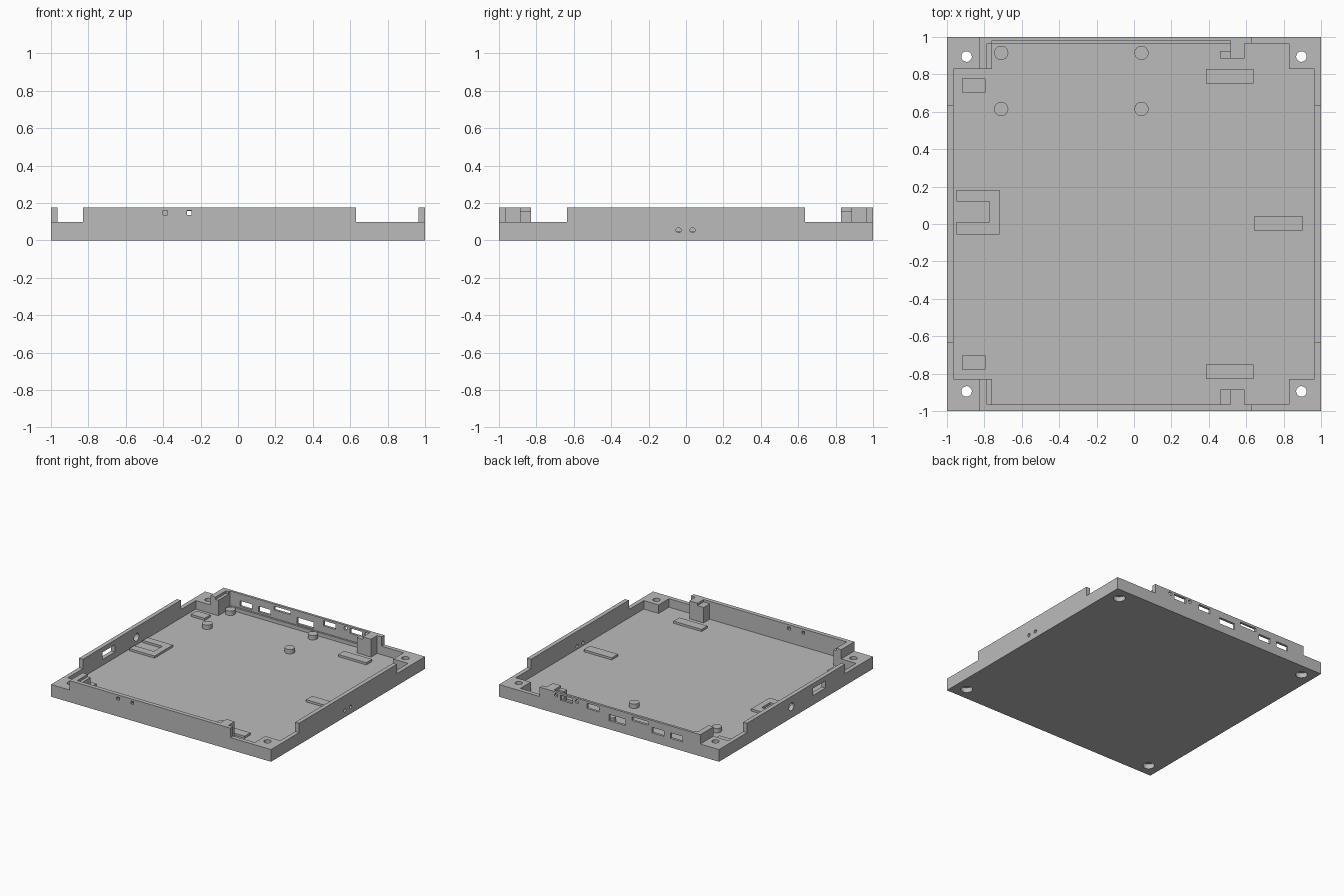
import bpy
import bmesh
from math import pi
from mathutils import Matrix

default = bpy.data.objects.get("Cube")
if default:
    bpy.data.objects.remove(default, do_unlink=True)

grey = bpy.data.materials.new("plain grey")
grey.use_nodes = True
grey.diffuse_color = (0.5, 0.5, 0.5, 1)
grey.node_tree.nodes["Principled BSDF"].inputs["Base Color"].default_value = (0.5, 0.5, 0.5, 1)

FLOOR, LOW, TOP, INNER = 0.03, 0.1, 0.177, 0.965


def finish(name, bm):
    mesh = bpy.data.meshes.new(name)
    bm.to_mesh(mesh)
    bm.free()
    mesh.materials.append(grey)
    obj = bpy.data.objects.new(name, mesh)
    bpy.context.scene.collection.objects.link(obj)
    return obj


def box(name, x0, x1, y0, y1, z0, z1):
    bm = bmesh.new()
    bmesh.ops.create_cube(bm, size=1)
    for v in bm.verts:
        v.co = (x1 if v.co.x > 0 else x0, y1 if v.co.y > 0 else y0, z1 if v.co.z > 0 else z0)
    return finish(name, bm)


def cylinder(name, centre, radius, depth, axis="Z", sides=24):
    bm = bmesh.new()
    turn = {"Z": Matrix(), "X": Matrix.Rotation(pi / 2, 4, "Y"), "Y": Matrix.Rotation(pi / 2, 4, "X")}
    bmesh.ops.create_cone(bm, cap_ends=True, segments=sides, radius1=radius, radius2=radius,
                          depth=depth, matrix=Matrix.Translation(centre) @ turn[axis])
    return finish(name, bm)


def cut(obj, cutter):
    cutter.hide_render = True
    mod = obj.modifiers.new("cut", "BOOLEAN")
    mod.operation = "DIFFERENCE"
    mod.solver = "EXACT"
    mod.object = cutter
    bpy.context.view_layer.objects.active = obj
    bpy.ops.object.modifier_apply(modifier=mod.name)
    bpy.data.objects.remove(cutter, do_unlink=True)


# Tray with its pocket, leaving solid corner blocks
tray = box("tray", -1, 1, -1, 1, 0, TOP)
cut(tray, box("pocket", -INNER, INNER, -0.83, 0.83, FLOOR, 1))
cut(tray, box("long_pocket", -0.76, 0.83, -INNER, INNER, FLOOR, 1))

# Thinner upper part of the back wall
cut(tray, box("wall_step", -0.76, 0.515, 0.9, 0.98, 0.06, 1))

for side in (-1, 1):
    near, far = sorted((side * 0.635, side * 1.1))
    # Lowered corners
    cut(tray, box("corner_cut", -1.1, -0.83, near, far, LOW, 1))
    cut(tray, box("corner_cut", 0.63, 1.1, near, far, LOW, 1))
    # Ledge on the inner edge of the tall corner block
    near, far = sorted((side * 0.8, side * INNER))
    cut(tray, box("ledge_cut", -0.785, -0.7, near, far, 0.157, 1))
    # Counterbored screw holes
    for x in (-0.895, 0.895):
        cut(tray, cylinder("screw_hole", (x, side * 0.895, 0.05), 0.028, 0.4))
        cut(tray, cylinder("counterbore", (x, side * 0.895, 0), 0.045, 0.08))

# Back wall ports: left, right, bottom, top
for x0, x1, z0, z1 in ((-0.67, -0.56, 0.075, 0.12), (-0.5, -0.39, 0.075, 0.12),
                       (-0.36, -0.21, 0.128, 0.158), (-0.15, 0, 0.07, 0.122),
                       (0.09, 0.2, 0.117, 0.16), (0.33, 0.44, 0.12, 0.162)):
    cut(tray, box("port", x0, x1, 0.9, 1.1, z0, z1))
for x in (0.29, 0.48):
    cut(tray, cylinder("port_screw_hole", (x, 1, 0.15), 0.015, 0.2, "Y", 12))

# Side wall openings
cut(tray, box("side_port", -1.1, -0.9, -0.38, -0.22, 0.078, 0.137))
cut(tray, cylinder("power_hole", (-1, 0.06, 0.093), 0.032, 0.2, "X"))
for y in (-0.04, 0.035):
    cut(tray, cylinder("indicator_hole", (1, y, 0.055), 0.014, 0.2, "X", 12))

# Front wall openings
for x in (-0.39, -0.26):
    cut(tray, box("light_hole", x - 0.012, x + 0.012, -1.1, -0.9, 0.135, 0.159))

# Stepped posts on the front and back walls
for side, label in ((-1, "front"), (1, "back")):
    y0, y1 = sorted((side * 0.885, side * 0.975))
    box(label + "_post", 0.515, 0.59, y0, y1, 0.02, TOP)
    y0, y1 = sorted((side * 0.885, side * (0.97 if side < 0 else 0.925)))
    box(label + "_post_step", 0.46, 0.515, y0, y1, 0.02, 0.157)

# Raised pads on the floor
PAD = 0.048
for side, label in ((-1, "front"), (1, "back")):
    y = side * 0.79
    box(label + "_long_pad", 0.385, 0.64, y - 0.038, y + 0.038, 0.02, PAD)
    y = side * 0.74
    box(label + "_short_pad", -0.92, -0.795, y - 0.038, y + 0.038, 0.02, PAD)
box("side_pad", 0.645, 0.9, -0.038, 0.042, 0.02, PAD)
bracket = box("bracket_pad", -0.95, -0.72, -0.055, 0.183, 0.02, PAD)
cut(bracket, box("bracket_gap", -1, -0.772, 0.01, 0.12, 0, 1))

# Round standoffs
for x in (-0.71, 0.04):
    for y in (0.615, 0.915):
        post = cylinder("standoff", (x, y, 0.043), 0.038, 0.046)
        bpy.ops.object.select_all(action="DESELECT")
        post.select_set(True)
        bpy.context.view_layer.objects.active = post
        bpy.ops.object.shade_smooth_by_angle()
